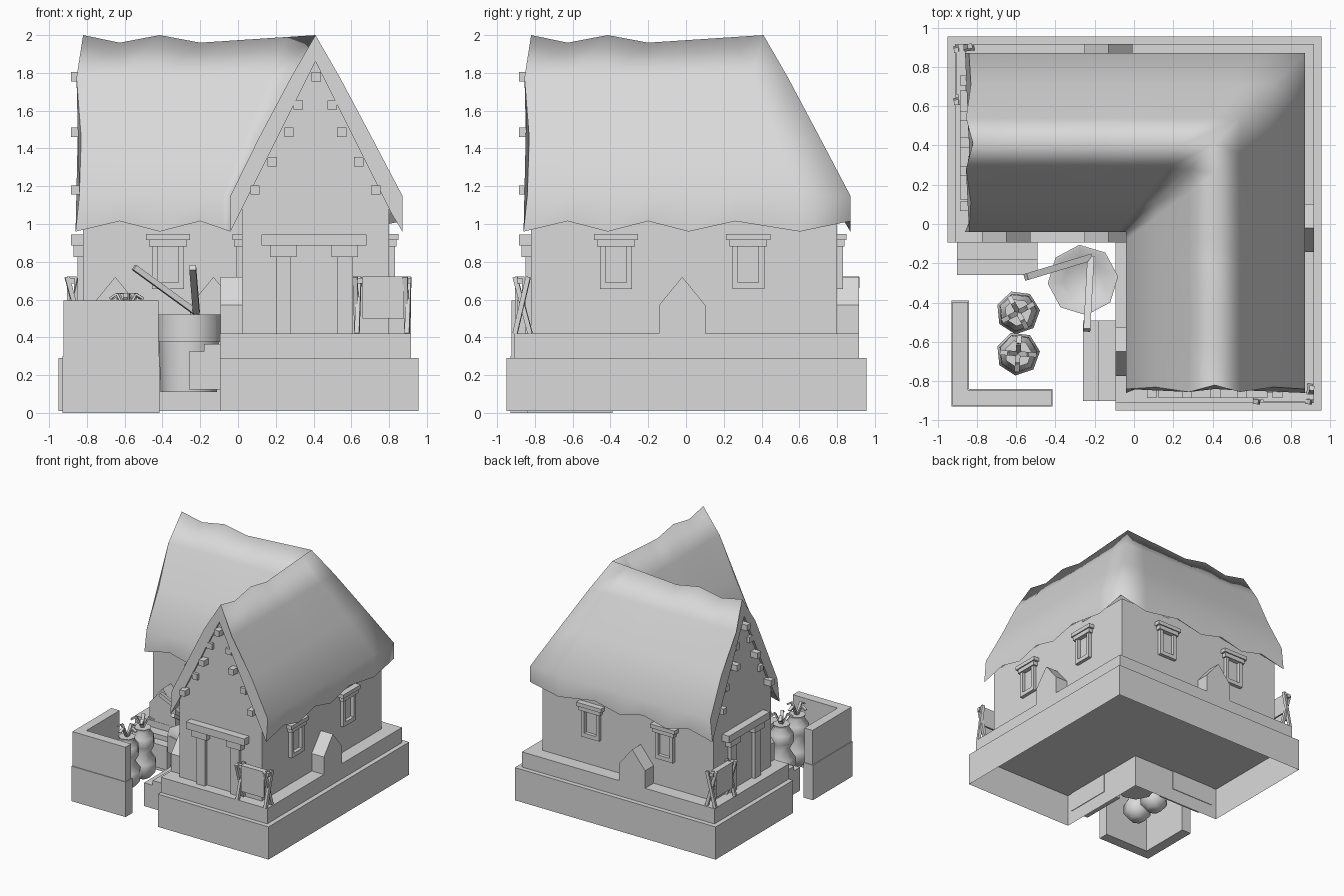
import bpy, bmesh, math
from mathutils import Matrix, Vector

cube = bpy.data.objects.get("Cube")
if cube:
    bpy.data.objects.remove(cube)

SHADE = (0.7, 0.7, 0.7, 1)
grey = bpy.data.materials.new("plain_grey")
grey.use_nodes = True
grey.diffuse_color = SHADE
grey.node_tree.nodes["Principled BSDF"].inputs["Base Color"].default_value = SHADE


def finish(name, bm, twin=False, smooth=None):
    """Turn a bmesh into an object; twin adds a copy reflected across the x = y diagonal."""
    if twin:
        copy = bmesh.ops.duplicate(bm, geom=bm.verts[:] + bm.edges[:] + bm.faces[:])
        for v in copy["geom"]:
            if isinstance(v, bmesh.types.BMVert):
                v.co.x, v.co.y = v.co.y, v.co.x
    bmesh.ops.recalc_face_normals(bm, faces=bm.faces)
    mesh = bpy.data.meshes.new(name)
    bm.to_mesh(mesh)
    bm.free()
    mesh.materials.append(grey)
    ob = bpy.data.objects.new(name, mesh)
    bpy.context.collection.objects.link(ob)
    if smooth:
        bpy.ops.object.select_all(action="DESELECT")
        ob.select_set(True)
        bpy.context.view_layer.objects.active = ob
        bpy.ops.object.shade_smooth_by_angle(angle=math.radians(smooth))


def box(bm, x, y, z):
    size = [abs(r[1] - r[0]) for r in (x, y, z)]
    mid = [(r[0] + r[1]) / 2 for r in (x, y, z)]
    bmesh.ops.create_cube(bm, size=1, matrix=Matrix.Translation(mid) @ Matrix.Diagonal((*size, 1)))


def prism(bm, points, axis, a, b, closed=True):
    """Extrude a 2D outline along an axis (0, 1 or 2) from a to b; the a end may stay open."""
    def ring(h):
        return [bm.verts.new([*p[:axis], h, *p[axis:]]) for p in points]
    r1, r2 = ring(a), ring(b)
    if closed:
        bm.faces.new(r1)
    bm.faces.new(r2)
    for i in range(len(points)):
        j = (i + 1) % len(points)
        bm.faces.new((r1[i], r1[j], r2[j], r2[i]))


def stick(bm, start, end, w, d):
    a, b = Vector(start), Vector(end)
    rot = (b - a).to_track_quat("Z", "Y").to_matrix().to_4x4()
    bmesh.ops.create_cube(bm, size=1, matrix=Matrix.Translation((a + b) / 2) @ rot
                          @ Matrix.Diagonal((w, d, (b - a).length, 1)))


def lathe(bm, profile, centre, sides):
    rings = []
    for r, z in profile:
        rings.append([bm.verts.new((centre[0] + r * math.cos(math.tau * i / sides + .1),
                                    centre[1] + r * math.sin(math.tau * i / sides + .1), z))
                      for i in range(sides)])
    for lo, hi in zip(rings, rings[1:]):
        for i in range(sides):
            j = (i + 1) % sides
            bm.faces.new((lo[i], lo[j], hi[j], hi[i]))
    bm.faces.new(rings[0])
    bm.faces.new(rings[-1])


def ell(inner, outer, end):
    """L-shaped outline: wings end at -end, outer walls at outer, inner walls at inner."""
    return [(-end, inner), (inner, inner), (inner, -end), (outer, -end), (outer, outer), (-end, outer)]


# Stepped plinth, the lower course hollow from below
bm = bmesh.new()
prism(bm, ell(-.095, .955, .95), 2, .01, .29, closed=False)
finish("plinth_base", bm)
bm = bmesh.new()
prism(bm, ell(-.095, .915, .91), 2, .29, .42)
finish("plinth_step", bm)

# Walls and gables
bm = bmesh.new()
prism(bm, ell(.02, .8, .82), 2, .42, 1.04)
finish("walls", bm)
bm = bmesh.new()
prism(bm, [(.02, 1.02), (.02, 1.1), (.41, 1.87), (.8, 1.1), (.8, 1.02)], 1, -.82, .3)
finish("gables", bm, twin=True)

# Thatched roof: one section swept round the corner with a mitre
RIDGE, LAST = .41, 7
outer = [(-.45, None), (-.45, 1.15), (-.3, 1.455), (-.13, 1.775), (0, 2),
         (.13, 1.775), (.3, 1.455), (.46, 1.15), (.46, None)]
section = outer + [(.4, 1.06), (0, 1.86), (-.4, 1.06)]
end_wobble = [-.02, 0, .01, -.015, .02]
after_bend = {4: .2, 5: .43, 6: .75, 7: 1}


def roof_point(k, i):
    d, z = section[i]
    corner = RIDGE + d
    part = after_bend.get(k, 0)
    t = -.2 + (corner + .2) * part if part else -.84 + .213 * k
    if k == 0 and i < len(outer):
        t += end_wobble[min(i, len(outer) - 1 - i)]
    if i == 4:
        z = 1.96 + .04 * part if part else 2 - .04 * (k % 2)
    elif z is None:
        z = 1.015 - .055 * part if part and d < 0 else .96 + .055 * (k % 2)
    return t, corner, z


bm = bmesh.new()
rings = []
for k in range(LAST + 1):
    rings.append([bm.verts.new(roof_point(k, i)) for i in range(len(section))])
for k in reversed(range(LAST)):
    ring = []
    for i in range(len(section)):
        t, side, z = roof_point(k, i)
        ring.append(bm.verts.new((side, t, z)))
    rings.append(ring)
flat = [bm.faces.new(rings[0]), bm.faces.new(rings[-1])]
for r1, r2 in zip(rings, rings[1:]):
    for i in range(len(section)):
        j = (i + 1) % len(section)
        f = bm.faces.new((r1[i], r1[j], r2[j], r2[i]))
        f.smooth = True
        if i >= len(outer) - 1:
            flat.append(f)
for f in flat:
    f.smooth = False
    for e in f.edges:
        e.smooth = False
finish("thatched_roof", bm)

# Beam ends along the gable slopes
bm = bmesh.new()
box(bm, (.39, .44), (-.885, -.81), (1.755, 1.805))
for z, off, front in ((1.63, .09, -.845), (1.485, .14, -.885), (1.33, .23, -.845), (1.18, .32, -.885)):
    for x in (RIDGE - off, RIDGE + off):
        box(bm, (x - .025, x + .025), (front, -.81), (z - .025, z + .025))
finish("gable_beam_ends", bm, twin=True)

# Door frames
bm = bmesh.new()
box(bm, (.125, .68), (-.885, -.81), (.885, .945))
for c in (.24, .565):
    box(bm, (c - .04, c + .04), (-.85, -.81), (.42, .885))
    box(bm, (c - .07, c + .07), (-.87, -.81), (.825, .885))
finish("door_frames", bm, twin=True)

# Window frames
bm = bmesh.new()


def window(wall, out, c):
    def bar(depth, y0, y1, z0, z1):
        box(bm, (wall, wall + out * depth), (c + y0, c + y1), (z0, z1))
    bar(.05, -.117, .117, .915, .948)
    bar(.04, -.1, .1, .88, .915)
    bar(.03, -.085, -.055, .69, .88)
    bar(.03, .055, .085, .69, .88)
    bar(.03, -.085, .085, .655, .69)


window(.8, 1, -.37)
window(.8, 1, .33)
window(.02, -1, -.37)
finish("window_frames", bm, twin=True)

# Small gabled buttresses: a pair on the inner walls, one at the side, one through the rear wing


def buttress(bm, c, axis, a, b):
    prism(bm, [(c - .123, .42), (c - .123, .57), (c, .72), (c + .123, .57), (c + .123, .42)], axis, a, b)


bm = bmesh.new()
buttress(bm, -.65, 0, -.093, .03)
finish("inner_buttresses", bm, twin=True)
bm = bmesh.new()
buttress(bm, -.02, 0, .79, .915)
buttress(bm, -.13, 1, -.093, .03)
buttress(bm, -.13, 1, .79, .915)
finish("outer_buttresses", bm)

# Drying racks beside the doors
bm = bmesh.new()
for x in (.63, .895):
    stick(bm, (x, -.905, .42), (x + .01, -.835, .72), .025, .025)
    stick(bm, (x, -.825, .42), (x - .01, -.905, .72), .025, .025)
stick(bm, (.605, -.88, .7), (.915, -.88, .7), .03, .03)
box(bm, (.66, .88), (-.905, -.893), (.5, .715))
box(bm, (.66, .88), (-.868, -.856), (.55, .715))
box(bm, (.66, .88), (-.905, -.856), (.708, .722))
finish("drying_racks", bm, twin=True)

# Stepped benches along the inner plinth
bm = bmesh.new()
box(bm, (-.26, -.18), (-.9, -.49), (.125, .325))
box(bm, (-.18, -.09), (-.9, -.49), (.125, .365))
finish("benches", bm, twin=True)

# Yard wall in two courses
bm = bmesh.new()
for g, z0, z1 in ((0, 0, .3), (.006, .3, .595)):
    a, b = -.93 + g, -.84 - g
    prism(bm, [(a, a), (-.415 - g, a), (-.415 - g, b), (b, b), (b, -.39 - g), (a, -.39 - g)], 2, z0, z1)
finish("yard_wall", bm)

# Open barrel with two paddles
bm = bmesh.new()
lathe(bm, [(.15, .11), (.16, .375), (.178, .375), (.18, .52), (.165, .52), (.1, .47)], (-.26, -.285), 8)
finish("barrel", bm, smooth=50)
bm = bmesh.new()
for end in ((-.55, -.27, .77), (-.24, -.54, .77)):
    stick(bm, (-.22, -.17, .53), end, .035, .03)
finish("barrel_paddles", bm)

# Two vases with leaves
vase = [(.06, .12), (.112, .18), (.112, .26), (.065, .335), (.1, .4), (.095, .47), (.06, .52), (.07, .545)]
for n, cy in enumerate((-.45, -.66)):
    bm = bmesh.new()
    lathe(bm, vase, (-.59, cy), 7)
    finish(f"vase_{n + 1}", bm, smooth=60)
    bm = bmesh.new()
    for i in range(4):
        ang = math.tau * i / 4 + .5 + n
        c, s = math.cos(ang), math.sin(ang)
        tip = (-.59 + .05 * c, cy + .05 * s, .63)
        stick(bm, (-.59, cy, .53), tip, .025, .012)
        stick(bm, tip, (-.59 + .09 * c, cy + .09 * s, .605), .025, .012)
    finish(f"leaves_{n + 1}", bm)
